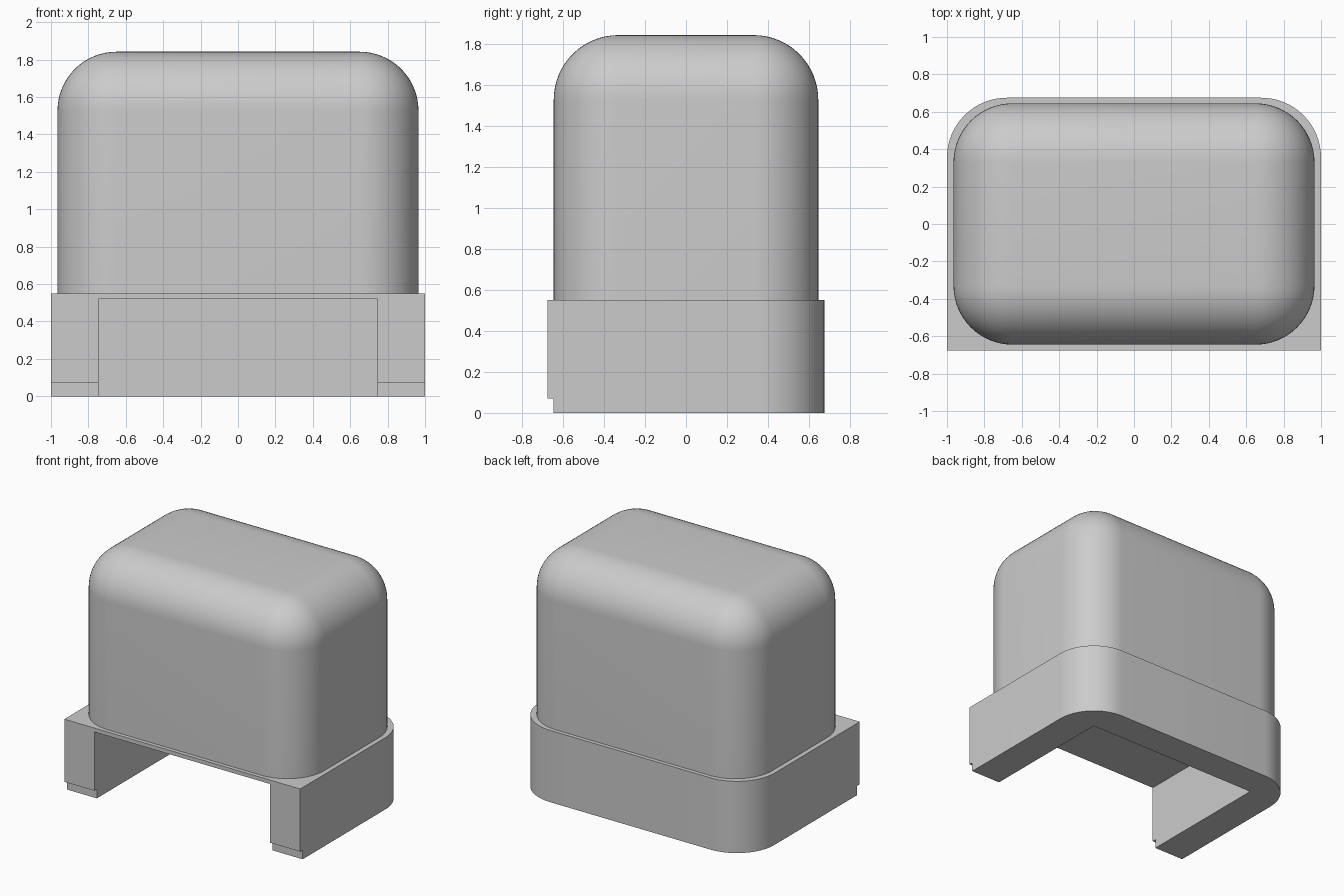
import bpy, bmesh, math

cube = bpy.data.objects.get("Cube")
if cube:
    bpy.data.objects.remove(cube, do_unlink=True)

grey = bpy.data.materials.new("plain_grey")
grey.use_nodes = True
colour = (0.6, 0.6, 0.6, 1)
grey.diffuse_color = colour
grey.node_tree.nodes["Principled BSDF"].inputs["Base Color"].default_value = colour


def box(name, low, high, radius=0, round_edge=None, segments=16):
    """Box between two corners; edges accepted by round_edge get rounded."""
    bm = bmesh.new()
    bmesh.ops.create_cube(bm, size=1)
    for v in bm.verts:
        v.co = [(a + b) / 2 + c * (b - a) for a, b, c in zip(low, high, v.co)]
    if round_edge:
        edges = [e for e in bm.edges if round_edge(e.verts[0].co, e.verts[1].co)]
        bmesh.ops.bevel(bm, geom=edges, offset=radius, offset_type='OFFSET',
                        segments=segments, profile=0.5, affect='EDGES',
                        clamp_overlap=False)
    mesh = bpy.data.meshes.new(name)
    bm.to_mesh(mesh)
    bm.free()
    mesh.materials.append(grey)
    obj = bpy.data.objects.new(name, mesh)
    bpy.context.collection.objects.link(obj)
    return obj


def activate(obj):
    bpy.ops.object.select_all(action='DESELECT')
    obj.select_set(True)
    bpy.context.view_layer.objects.active = obj


def cut(target, cutter):
    mod = target.modifiers.new("cut", 'BOOLEAN')
    mod.operation = 'DIFFERENCE'
    mod.solver = 'EXACT'
    mod.object = cutter
    activate(target)
    bpy.ops.object.modifier_apply(modifier=mod.name)
    bpy.data.objects.remove(cutter, do_unlink=True)


def smooth(obj):
    activate(obj)
    bpy.ops.object.shade_smooth_by_angle(angle=math.radians(30))


def vertical(a, b):
    return abs(a.z - b.z) > 0.1


# Base block: rounded at the two back corners, square at the front
base = box("base", (-1, -0.675, 0), (1, 0.675, 0.55), 0.32,
           lambda a, b: vertical(a, b) and a.y > 0)
# Open bay through the front and underside
cut(base, box("bay_cutter", (-0.745, -1, -0.2), (0.745, 0.43, 0.52)))
# Shallow toe step along the bottom of the front
cut(base, box("toe_cutter", (-1.2, -1, -0.2), (1.2, -0.645, 0.07)))
smooth(base)

# Upper body: rounded upright corners and rounded top rim
body = box("upper_body", (-0.965, -0.645, 0.55), (0.965, 0.645, 1.842), 0.315,
           lambda a, b: vertical(a, b) or min(a.z, b.z) > 1)
smooth(body)
